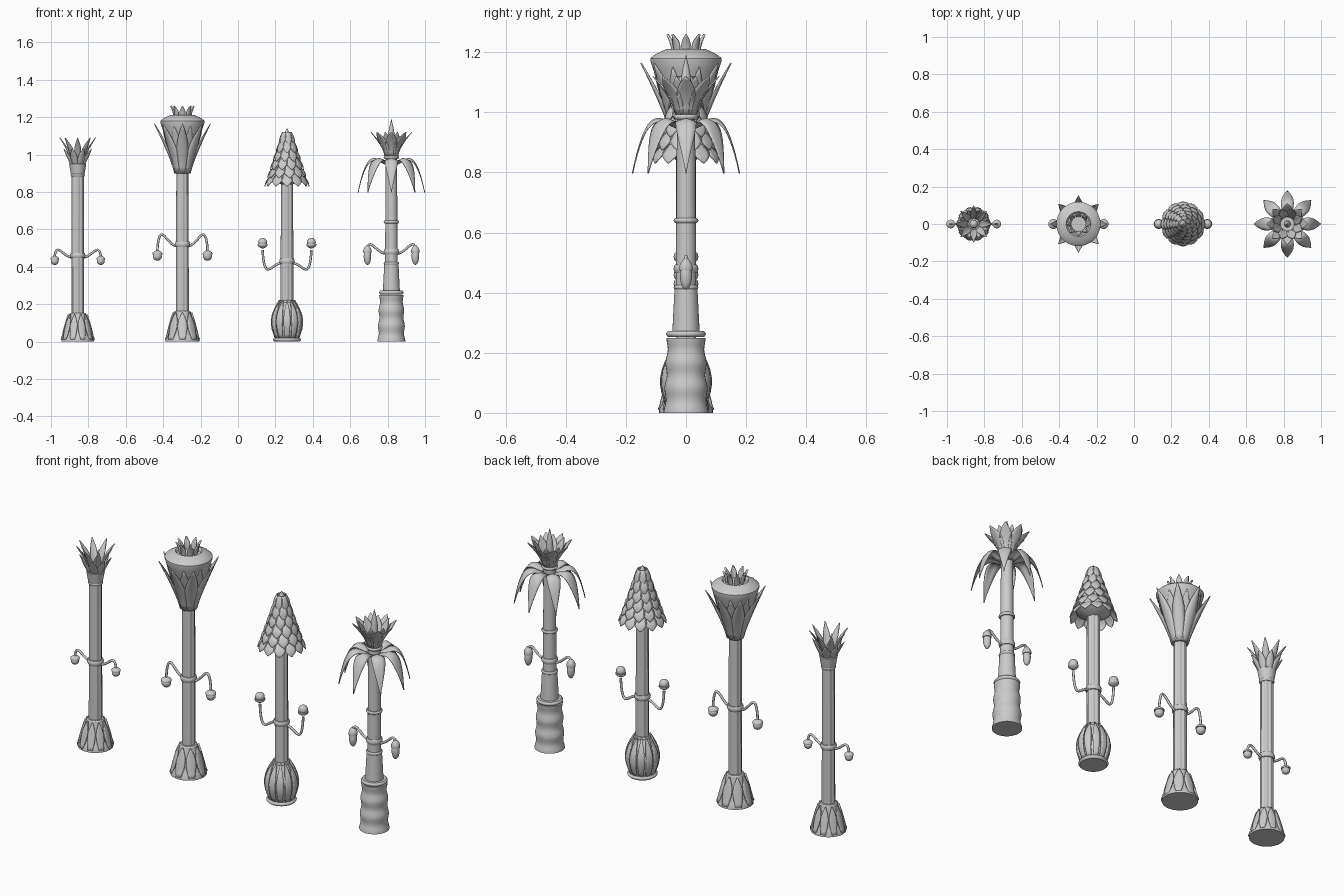
import bpy, bmesh
from math import sin, cos, pi

if "Cube" in bpy.data.objects:
    bpy.data.objects.remove(bpy.data.objects["Cube"])

GREY = (0.6, 0.6, 0.6, 1)
mat = bpy.data.materials.new("plain grey")
mat.use_nodes = True
mat.diffuse_color = GREY
mat.node_tree.nodes["Principled BSDF"].inputs["Base Color"].default_value = GREY
meshes = []


def add(name, data, x):
    ob = bpy.data.objects.new(name, data)
    ob.location.x = x
    data.materials.append(mat)
    bpy.context.collection.objects.link(ob)
    return ob


def add_mesh(name, bm, x):
    bmesh.ops.recalc_face_normals(bm, faces=bm.faces)
    mesh = bpy.data.meshes.new(name)
    bm.to_mesh(mesh)
    bm.free()
    ob = add(name, mesh, x)
    meshes.append(ob)
    return ob


def flare(foot, tip, power=1, drop=1, bow=0, arch=0, steps=8):
    """Curved line of (radius, height) pairs from foot to tip."""
    line = []
    for i in range(steps + 1):
        t = i / steps
        swell = sin(pi * t)
        line.append((foot[0] + (tip[0] - foot[0]) * t ** power + bow * swell,
                     foot[1] + (tip[1] - foot[1]) * t ** drop + arch * swell))
    return line


def ball(z, radius, height, steps=12):
    angles = [pi * i / steps for i in range(steps + 1)]
    return [(radius * sin(a), z - height * cos(a)) for a in angles]


def lathe(name, x, profile, sides=32, lobes=0, depth=0, offset=0):
    """Closed turned part, optionally fluted or set beside the axis."""
    bm = bmesh.new()
    rings = []
    for radius, z in profile:
        ring = []
        for i in range(sides):
            a = 2 * pi * i / sides
            r = max(radius, 0.0005) * (1 - depth * sin(lobes * a / 2) ** 2)
            ring.append(bm.verts.new((offset + r * cos(a), r * sin(a), z)))
        rings.append(ring)
    for low, high in zip(rings, rings[1:]):
        for i in range(sides):
            j = (i + 1) % sides
            bm.faces.new((low[i], low[j], high[j], high[i]))
    bm.faces.new(rings[0])
    bm.faces.new(rings[-1])
    return add_mesh(name, bm, x)


def leaves(name, x, count, line, width, wrap=False, cup=0.4, fold=0, turn=0, thick=0.004):
    """Ring of pointed leaves that follow a line, width being the half width."""
    bm = bmesh.new()
    last = len(line) - 1
    for k in range(count):
        a = 2 * pi * (k + turn) / count
        rows = []
        for i, (r, z) in enumerate(line):
            w = max(width * sin(pi * (0.2 + 0.8 * (i / last) ** 1.3)), 0.001)
            row = []
            for u in (-1, -0.5, 0, 0.5, 1):
                bend = u * w / r if wrap else 0
                side = 0 if wrap else u * w
                reach = r if wrap else r - cup * u * u * w
                row.append(bm.verts.new((reach * cos(a + bend) - side * sin(a),
                                         reach * sin(a + bend) + side * cos(a),
                                         z - fold * abs(u) * w)))
            rows.append(row)
        for low, high in zip(rows, rows[1:]):
            for i in range(len(low) - 1):
                bm.faces.new((low[i], low[i + 1], high[i + 1], high[i]))
    solid = add_mesh(name, bm, x).modifiers.new("thickness", "SOLIDIFY")
    solid.thickness = thick
    solid.offset = 0


def collar(name, x, z, radius, height=0.01):
    inner = radius * 0.7
    rim = flare((radius * 0.9, z - height), (radius * 0.9, z + height), bow=radius * 0.1)
    lathe(name, x, [(inner, z - height)] + rim + [(inner, z + height)])


def arms(name, x, z, reach, rise, lift, globe_z, globe_r, globe_h, cap):
    """Ring with a mirrored pair of bent pipes, lamps and lamp caps."""
    collar(f"{name}_arm_ring", x, z + 0.01, 0.041, 0.014)
    root, steps = 0.03, 24
    for side, sign in (("left", 1), ("right", -1)):
        curve = bpy.data.curves.new(f"{name}_{side}_arm", "CURVE")
        curve.dimensions = "3D"
        curve.bevel_depth = 0.0065
        curve.bevel_resolution = 2
        curve.use_fill_caps = True
        pipe = curve.splines.new("POLY")
        pipe.points.add(steps)
        for i, point in enumerate(pipe.points):
            t = i / steps
            out = root + (reach - root) * (1 - (1 - t) ** 1.5)
            up = rise * sin(pi * 0.95 * t ** 1.6) + lift * t ** 4
            point.co = (sign * out, 0, z + up, 1)
        add(f"{name}_{side}_arm", curve, x)
        lathe(f"{name}_{side}_lamp", x, ball(globe_z, globe_r, globe_h), 16, offset=sign * reach)
        lid = flare((globe_r * 1.1, globe_z + cap * globe_h * 0.4),
                    (0.007, globe_z + cap * globe_h * 1.3), bow=globe_r * 0.3)
        lathe(f"{name}_{side}_lamp_cap", x, lid, 16, offset=sign * reach)


def fluted_shaft(name, x, bottom, top):
    lathe(name, x, [(0.034, bottom), (0.033, top)], sides=64, lobes=8, depth=0.12)


def petal_base(name, x, radius, top, count, width):
    """Flared foot covered with petals, closed by a ring."""
    neck = 0.045
    lathe(f"{name}_base", x, [(radius, 0)] + flare((radius, 0.01), (neck, top), power=0.8))
    leaves(f"{name}_base_petals", x, count,
           flare((radius, 0.01), (neck + 0.004, top), power=0.8, bow=0.004),
           width, wrap=True, thick=0.008)
    collar(f"{name}_base_ring", x, top, neck, 0.008)


# Column with open leaf crown
X = -0.857
petal_base("leaf", X, 0.088, 0.145, count=10, width=0.02)
fluted_shaft("leaf_shaft", X, 0.14, 0.9)
lathe("leaf_capital", X, flare((0.034, 0.88), (0.046, 0.95)) + [(0.02, 0.97)])
collar("leaf_neck_ring", X, 0.89, 0.038, 0.008)
leaves("short_crown_leaves", X, 8, flare((0.036, 0.94), (0.08, 1.03)), 0.02, turn=0.5)
leaves("long_crown_leaves", X, 8, flare((0.03, 0.95), (0.096, 1.09), power=1.4), 0.018)
lathe("crown_bud", X, ball(0.98, 0.022, 0.022))
arms("leaf", X, z=0.45, reach=0.123, rise=0.04, lift=0,
     globe_z=0.43, globe_r=0.021, globe_h=0.021, cap=1)

# Column with bell capital
X = -0.297
petal_base("bell", X, 0.09, 0.155, count=8, width=0.026)
fluted_shaft("bell_shaft", X, 0.15, 0.92)
collar("bell_neck_ring", X, 0.91, 0.045, 0.012)
lathe("bell", X, flare((0.034, 0.91), (0.118, 1.17)) + flare((0.118, 1.18), (0.066, 1.21), bow=0.006)
      + [(0.058, 1.2), (0, 1.2)], sides=48)
leaves("inner_bell_leaves", X, 8, flare((0.042, 0.92), (0.115, 1.15)), 0.028, wrap=True, turn=0.5)
leaves("outer_bell_leaves", X, 8, flare((0.042, 0.9), (0.15, 1.165), power=1.2), 0.031)
leaves("top_petals", X, 8, flare((0.044, 1.19), (0.062, 1.26), power=2), 0.014, thick=0.008)
arms("bell", X, z=0.51, reach=0.134, rise=0.068, lift=-0.035,
     globe_z=0.456, globe_r=0.024, globe_h=0.024, cap=1)

# Column with scaled cone top
X = 0.262
collar("bulb_foot", X, 0.01, 0.075)
lathe("bulb", X, flare((0.058, 0.015), (0.036, 0.22), bow=0.03), sides=96, lobes=12, depth=0.06)
leaves("bulb_ribs", X, 12, flare((0.06, 0.015), (0.04, 0.22), bow=0.032), 0.018, wrap=True, thick=0.008)
collar("bulb_neck", X, 0.212, 0.042, 0.008)
fluted_shaft("cone_shaft", X, 0.2, 0.85)
lathe("cone_core", X, [(0.03, 0.84)] + flare((0.085, 0.87), (0.008, 1.1)))
for row in range(6):
    count = 12 - row
    z, r = 0.83 + 0.044 * row, 0.118 - 0.015 * row
    leaves(f"cone_scales_{row + 1}", X, count,
           flare((r * 0.55, z + 0.07), (r, z), bow=r * 0.12), pi * r / count, wrap=True, turn=row / 2)
lathe("cone_bud", X, flare((0.012, 1.06), (0, 1.14), bow=0.012), 16)
arms("cone", X, z=0.42, reach=0.13, rise=-0.045, lift=0.077,
     globe_z=0.53, globe_r=0.024, globe_h=0.024, cap=-1)

# Palm column with flower top
X = 0.82
lathe("palm_base", X, [(r + 0.003 * cos(75 * z), z)
                       for r, z in flare((0.072, 0), (0.062, 0.25), steps=32)])
collar("palm_base_rim", X, 0.262, 0.066)
lathe("palm_lower_trunk", X, flare((0.046, 0.26), (0.038, 0.415)))
lathe("palm_trunk", X, flare((0.034, 0.4), (0.03, 0.99)))
for part, z in (("lower", 0.418), ("middle", 0.64), ("flower", 0.985)):
    collar(f"palm_{part}_ring", X, z, 0.041, 0.008)
leaves("palm_fronds", X, 8, flare((0.03, 0.955), (0.178, 0.797), power=0.8, drop=3, arch=0.035, steps=16),
       0.034, cup=0, fold=0.35)
lathe("flower_cup", X, flare((0.03, 0.985), (0.044, 1.02)))
leaves("flower_petals", X, 8, flare((0.034, 0.99), (0.11, 1.12), power=1.2, drop=0.8), 0.032, wrap=True)
leaves("flower_inner_petals", X, 8, flare((0.03, 1), (0.085, 1.12)), 0.027, wrap=True, turn=0.5)
lathe("flower_spike", X, flare((0.012, 1), (0, 1.19), bow=0.012), 16)
arms("palm", X, z=0.47, reach=0.128, rise=0.045, lift=0.02,
     globe_z=0.455, globe_r=0.02, globe_h=0.045, cap=1)

# Smooth shading with crisp rims
for ob in bpy.context.selected_objects:
    ob.select_set(False)
for ob in meshes:
    ob.select_set(True)
bpy.context.view_layer.objects.active = meshes[0]
bpy.ops.object.shade_smooth_by_angle(angle=0.7)
